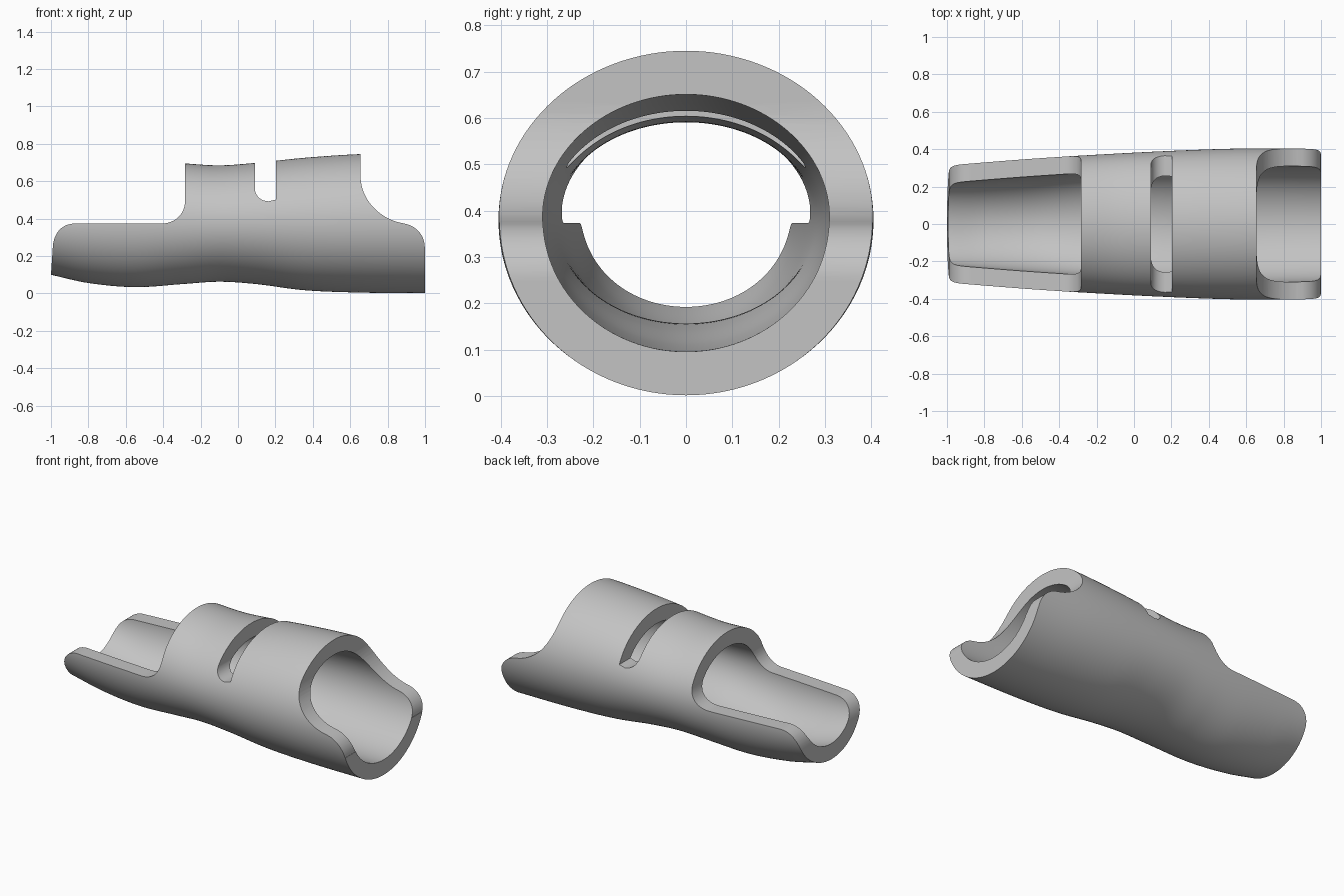
import bpy, bmesh, math
from mathutils import Vector
from mathutils.geometry import interpolate_bezier

cube = bpy.data.objects.get("Cube")
if cube:
    bpy.data.objects.remove(cube, do_unlink=True)

grey = bpy.data.materials.new("light grey")
grey.use_nodes = True
grey.diffuse_color = (0.55, 0.55, 0.55, 1)
grey.node_tree.nodes["Principled BSDF"].inputs["Base Color"].default_value = (0.55, 0.55, 0.55, 1)

AXIS, WALL, STEPS, SIDES = 0.38, 0.094, 80, 128

# Outline curves along the length
BOTTOM = [(-1, .1), (-.8, .056), (-.55, .034), (-.3, .05), (-.1, .063), (.1, .05), (.35, .018), (.65, .005), (1, .002)]
TOP = [(-1, .72), (-.5, .71), (-.28, .695), (-.1, .685), (.09, .698), (.35, .725), (.65, .745), (1, .752)]
WIDTH = [(-1, .313), (-.6, .345), (-.28, .366), (.2, .391), (.6, .404), (1, .402)]


def smooth_value(pts, x):
    """Smooth curve through the given points."""
    n = len(pts)

    def slope(i):
        a, b = pts[max(i - 1, 0)], pts[min(i + 1, n - 1)]
        return (b[1] - a[1]) / (b[0] - a[0])
    i = max(k for k in range(n - 1) if k == 0 or pts[k][0] <= x)
    (xa, ya), (xb, yb) = pts[i], pts[i + 1]
    h = xb - xa
    t = (x - xa) / h
    return ((2*t**3 - 3*t*t + 1) * ya + (t**3 - 2*t*t + t) * h * slope(i)
            + (3*t*t - 2*t**3) * yb + (t**3 - t*t) * h * slope(i + 1))


def make_object(name, bm):
    bmesh.ops.recalc_face_normals(bm, faces=bm.faces)
    mesh = bpy.data.meshes.new(name)
    bm.to_mesh(mesh)
    bm.free()
    mesh.materials.append(grey)
    obj = bpy.data.objects.new(name, mesh)
    bpy.context.collection.objects.link(obj)
    return obj


def ring(bm, x, inset):
    """Oval section with its own upper and lower height."""
    w = smooth_value(WIDTH, x) - inset
    up = smooth_value(TOP, x) - AXIS - inset
    down = AXIS - smooth_value(BOTTOM, x) - inset
    verts = []
    for k in range(SIDES):
        a = math.tau * k / SIDES
        s = math.sin(a)
        verts.append(bm.verts.new((x, w * math.cos(a), AXIS + s * (up if s > 0 else down))))
    return verts


def bridge(bm, a, b):
    for k in range(SIDES):
        j = (k + 1) % SIDES
        bm.faces.new((a[k], a[j], b[j], b[k]))


# Hollow oval sleeve
bm = bmesh.new()
xs = [-1 + 2 * i / STEPS for i in range(STEPS + 1)]
loops = [ring(bm, x, 0) for x in xs] + [ring(bm, x, WALL) for x in reversed(xs)]
for i in range(len(loops)):
    bridge(bm, loops[i], loops[(i + 1) % len(loops)])
sleeve = make_object("sleeve", bm)


def corner(start, handle_a, handle_b, end):
    pts = [Vector((p[0], p[1], 0)) for p in (start, handle_a, handle_b, end)]
    return [(p.x, p.y) for p in interpolate_bezier(*pts, 20)]


def cut(name, outline):
    """Cut a side outline straight through the sleeve."""
    bm = bmesh.new()
    face = bm.faces.new([bm.verts.new((x, -.6, z)) for x, z in outline])
    out = bmesh.ops.extrude_face_region(bm, geom=[face])
    moved = [v for v in out["geom"] if isinstance(v, bmesh.types.BMVert)]
    bmesh.ops.translate(bm, verts=moved, vec=(0, 1.2, 0))
    cutter = make_object(name, bm)
    cutter.hide_render = True
    cutter.hide_set(True)
    mod = sleeve.modifiers.new(name, 'BOOLEAN')
    mod.operation = 'DIFFERENCE'
    mod.solver = 'EXACT'
    mod.object = cutter
    return cutter


# Long open tray, strap slot and scooped opening
tray = ([(-1.1, .1), (-1, .1)]
        + corner((-.99, .25), (-.985, .325), (-.94, .374), (-.87, .374))
        + corner((-.41, .374), (-.34, .374), (-.283, .42), (-.283, .5))
        + [(-.283, .9), (-1.1, .9)])
slot = ([(.09, .9)] + corner((.09, .565), (.09, .525), (.12, .493), (.165, .493))
        + [(.203, .502), (.203, .9)])
scoop = ([(.655, .9)] + corner((.655, .63), (.655, .5), (.76, .395), (.885, .375))
         + corner((.893, .373), (.955, .36), (.998, .31), (.998, .25))
         + [(1.1, .25), (1.1, .9)])
cutters = [cut("tray_cutter", tray), cut("slot_cutter", slot), cut("scoop_cutter", scoop)]

# Apply the cuts, then shade smooth with crisp rims
bpy.ops.object.select_all(action='DESELECT')
sleeve.select_set(True)
bpy.context.view_layer.objects.active = sleeve
for mod in list(sleeve.modifiers):
    bpy.ops.object.modifier_apply(modifier=mod.name)
for c in cutters:
    bpy.data.objects.remove(c, do_unlink=True)
bpy.ops.object.shade_smooth_by_angle(angle=math.radians(30))
